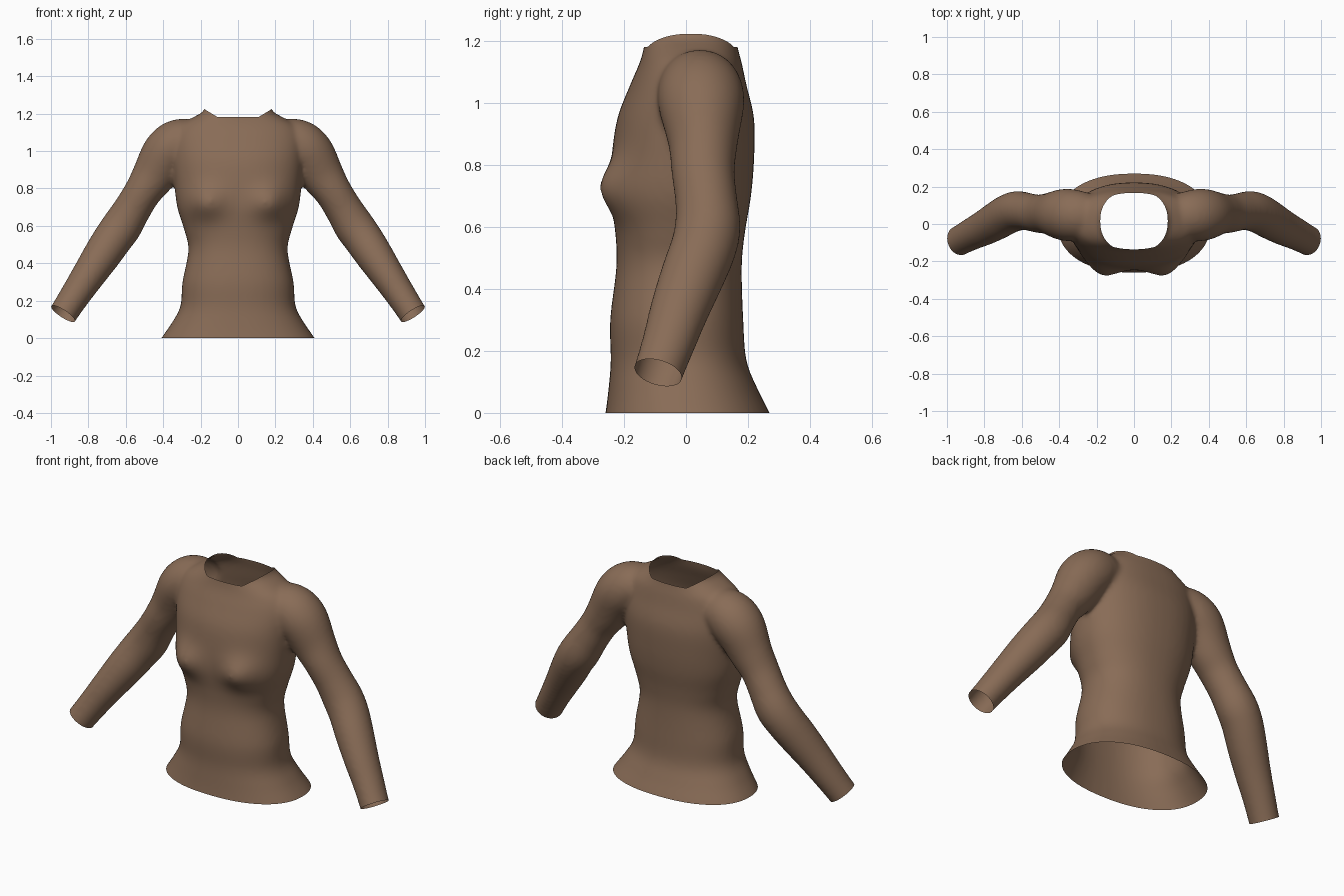
import bpy, bmesh, math
from mathutils import Vector

if "Cube" in bpy.data.objects:
    bpy.data.objects.remove(bpy.data.objects["Cube"])

# z, half width, front y, back y
TORSO = [(-0.05, .44, -.27, .29), (0, .41, -.26, .27), (.08, .355, -.25, .23),
         (.17, .308, -.243, .195), (.3, .297, -.245, .185), (.47, .265, -.225, .18),
         (.58, .288, -.228, .19), (.7, .325, -.242, .21), (.82, .34, -.24, .22),
         (.95, .35, -.222, .22), (1.06, .35, -.18, .195), (1.13, .32, -.15, .18),
         (1.175, .25, -.137, .168), (1.205, .195, -.132, .163), (1.23, .178, -.13, .16),
         (1.29, .17, -.13, .16)]
# centre x, y, z, radius in the arm plane, radius front to back
SLEEVE = [(.2, .04, 1.06, .10, .11), (.3, .045, 1.045, .13, .135), (.375, .05, .99, .135, .138),
          (.45, .055, .87, .117, .112), (.51, .055, .78, .1, .102), (.565, .065, .69, .1, .1),
          (.62, .07, .6, .107, .106), (.67, .055, .53, .105, .106), (.73, .02, .44, .1, .103),
          (.8, -.02, .335, .09, .095), (.87, -.055, .23, .081, .086),
          (.935, -.09, .13, .076, .08), (1.0, -.125, .03, .076, .08)]
SIDES = 48


def spline(rows, steps=5):
    """Smooth rows between the given stations."""
    out = []
    for i in range(len(rows) - 1):
        p = [Vector(rows[min(max(i + k, 0), len(rows) - 1)]) for k in (-1, 0, 1, 2)]
        for s in range(steps):
            t = s / steps
            out.append(.5 * (2 * p[1] + (p[2] - p[0]) * t
                             + (2 * p[0] - 5 * p[1] + 4 * p[2] - p[3]) * t * t
                             + (3 * p[1] - p[0] - 3 * p[2] + p[3]) * t ** 3))
    return out + [Vector(rows[-1])]


def loft(bm, rings):
    """Skin closed rings and cap both ends."""
    vr = [[bm.verts.new(p) for p in r] for r in rings]
    for a, b in zip(vr, vr[1:]):
        for i in range(SIDES):
            j = (i + 1) % SIDES
            bm.faces.new((a[i], a[j], b[j], b[i]))
    bm.faces.new(vr[0])
    bm.faces.new(vr[-1])


def power(v, e):
    return math.copysign(abs(v) ** e, v)


def torso_ring(row):
    z, hx, front, back = row
    ring = []
    for i in range(SIDES):
        a = 2 * math.pi * i / SIDES
        x = hx * power(math.cos(a), .88)
        y = (front + back) / 2 + (back - front) / 2 * power(math.sin(a), .88)
        if y < 0:  # bust
            d = ((abs(x) - .175) / .095) ** 2 + ((z - .725) / .085) ** 2
            y -= .058 * math.exp(-d) * min(1, -y / .12)
        ring.append((x, y, z))
    return ring


def sleeve_rings(side):
    rows = spline(SLEEVE)
    rings = []
    for k, r in enumerate(rows):
        t = Vector(rows[min(k + 1, len(rows) - 1)][:3]) - Vector(rows[max(k - 1, 0)][:3])
        u = Vector((-t.z, 0, t.x)).normalized()
        v = t.cross(u).normalized()
        ring = []
        for i in range(SIDES):
            a = 2 * math.pi * i / SIDES
            p = Vector(r[:3]) + u * r[3] * math.cos(a) + v * r[4] * math.sin(a)
            ring.append((side * p.x, p.y, p.z))
        rings.append(ring)
    return rings


def make_object(name, fill):
    bm = bmesh.new()
    fill(bm)
    bmesh.ops.recalc_face_normals(bm, faces=bm.faces)
    me = bpy.data.meshes.new(name)
    bm.to_mesh(me)
    bm.free()
    ob = bpy.data.objects.new(name, me)
    bpy.context.collection.objects.link(ob)
    return ob


def solids(bm):
    loft(bm, [torso_ring(r) for r in spline(TORSO)])
    for side in (1, -1):
        loft(bm, sleeve_rings(side))


# Fuse torso and sleeves into one smooth skin
top = make_object("knit_top", solids)
remesh = top.modifiers.new("fuse", 'REMESH')
remesh.mode = 'VOXEL'
remesh.voxel_size = .012
relax = top.modifiers.new("relax", 'SMOOTH')
relax.factor = .5
relax.iterations = 10
bpy.context.view_layer.update()
skin = bpy.data.meshes.new_from_object(top.evaluated_get(bpy.context.evaluated_depsgraph_get()))
top.modifiers.clear()
top.data = skin

bm = bmesh.new()
bm.from_mesh(skin)


def trim(point, normal):
    bmesh.ops.bisect_plane(bm, geom=bm.verts[:] + bm.edges[:] + bm.faces[:], dist=1e-5,
                           plane_co=point, plane_no=normal, clear_outer=True)


def collar_rise(x):
    return .6 * min(max(0, abs(x) - .11), .075)


# Open hem and cuffs
trim((0, 0, 0), (0, 0, -1))
for s in (1, -1):
    trim((s * .935, -.09, .13), (s * .53, -.25, -.81))
# Open the neckline, higher at the sides than at front and back
for v in bm.verts:
    v.co.z -= collar_rise(v.co.x)
trim((0, 0, 1.182), (0, 0, 1))
for v in bm.verts:
    v.co.z += collar_rise(v.co.x)
bm.to_mesh(skin)
bm.free()

brown = bpy.data.materials.new("brown_wool")
brown.diffuse_color = (.25, .15, .094, 1)
brown.use_nodes = True
brown.node_tree.nodes["Principled BSDF"].inputs["Base Color"].default_value = brown.diffuse_color
skin.materials.clear()
skin.materials.append(brown)
for p in skin.polygons:
    p.use_smooth = True
